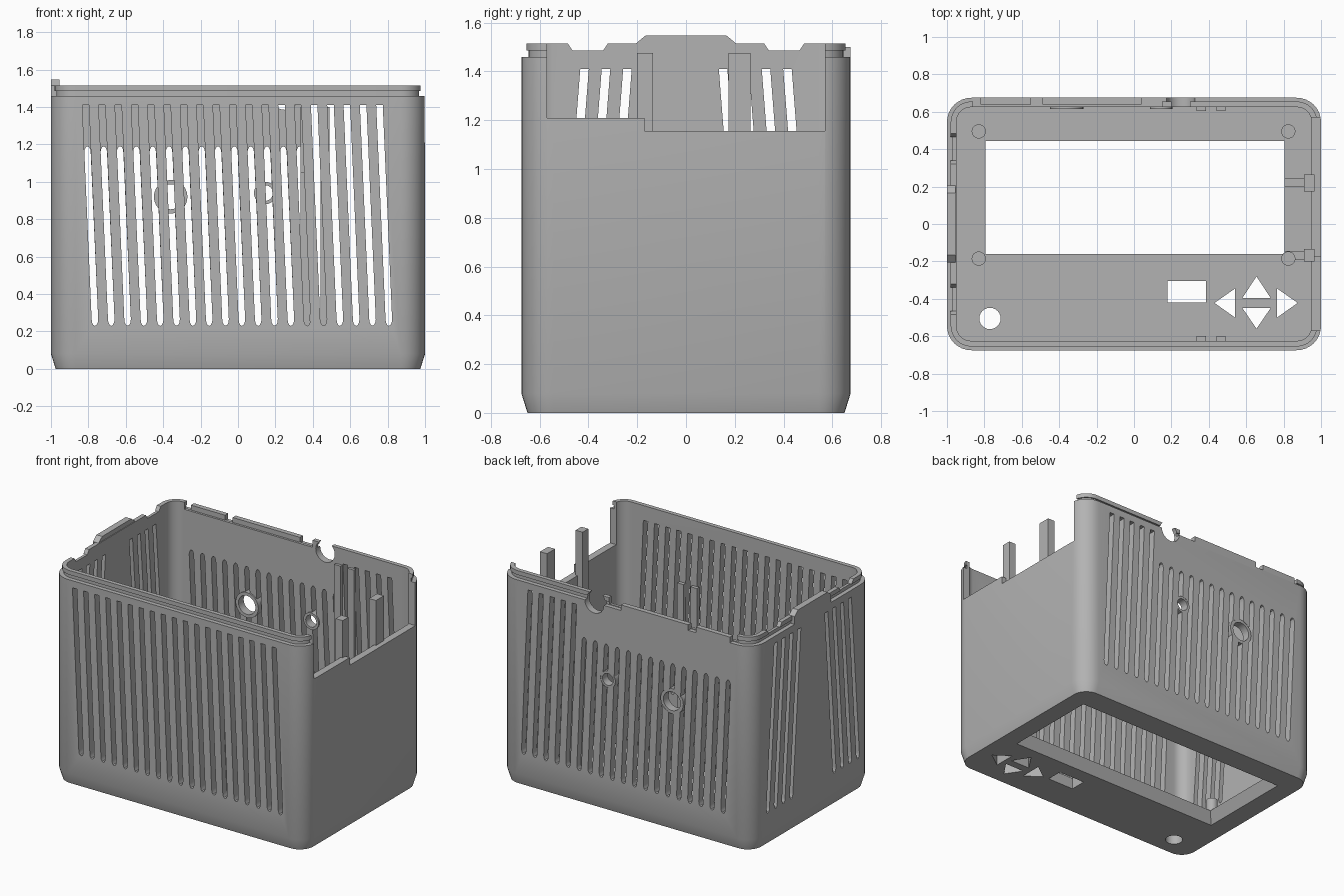
import bpy, bmesh, math
from mathutils import Vector

if "Cube" in bpy.data.objects:
    bpy.data.objects.remove(bpy.data.objects["Cube"])

grey = bpy.data.materials.new("plastic_grey")
grey.diffuse_color = (0.45, 0.45, 0.45, 1)
grey.use_nodes = True
grey.node_tree.nodes["Principled BSDF"].inputs["Base Color"].default_value = grey.diffuse_color
W, D, FLOOR, WALL, RIM, LIP = 1.0, 0.675, 0.08, 0.05, 1.46, 1.515

# Placement of a flat profile (u, v) pushed along depth d
along_x = lambda u, v, d: Vector((d, u, v))
along_y = lambda u, v, d: Vector((u, d, v))
along_z = lambda u, v, d: Vector((u, v, d))


def prism(bm, pts, place, d0, d1, grow0=0):
    """Extrude a 2D profile; grow0 widens the first end about its centre."""
    cu = sum(p[0] for p in pts) / len(pts)
    cv = sum(p[1] for p in pts) / len(pts)
    sign = lambda a: (a > 0) - (a < 0)
    a = [bm.verts.new(place(u + grow0 * sign(u - cu), v + grow0 * sign(v - cv), d0)) for u, v in pts]
    b = [bm.verts.new(place(u, v, d1)) for u, v in pts]
    bm.faces.new(a)
    bm.faces.new(b[::-1])
    n = len(pts)
    for i in range(n):
        bm.faces.new((a[i], b[i], b[(i + 1) % n], a[(i + 1) % n]))


def rect(u0, u1, v0, v1):
    return [(u0, v0), (u1, v0), (u1, v1), (u0, v1)]


def circle(u, v, r, n=24):
    return [(u + r * math.cos(2 * math.pi * i / n), v + r * math.sin(2 * math.pi * i / n)) for i in range(n)]


def slot(u_low, u_high, z0, z1, round_top, w=0.035):
    """Leaning slot outline with a rounded bottom and a flat or rounded top."""
    r, n = w / 2, 6
    pts = [(u_low - r * math.cos(math.pi * i / n), z0 + 2 * r * (1 - math.sin(math.pi * i / n))) for i in range(n + 1)]
    if round_top:
        pts += [(u_high + r * math.cos(math.pi * i / n), z1 - 2 * r * (1 - math.sin(math.pi * i / n))) for i in range(n + 1)]
    else:
        pts += [(u_high + r, z1), (u_high - r, z1)]
    return pts


def finish(name, bm):
    bmesh.ops.recalc_face_normals(bm, faces=bm.faces)
    me = bpy.data.meshes.new(name)
    bm.to_mesh(me)
    bm.free()
    ob = bpy.data.objects.new(name, me)
    bpy.context.collection.objects.link(ob)
    me.materials.append(grey)
    return ob


def solid(name, *prisms):
    bm = bmesh.new()
    for p in prisms:
        prism(bm, *p)
    return finish(name, bm)


def cut(target, cutter):
    mod = target.modifiers.new("cut", 'BOOLEAN')
    mod.object, mod.operation, mod.solver = cutter, 'DIFFERENCE', 'EXACT'
    bpy.context.view_layer.objects.active = target
    bpy.ops.object.modifier_apply(modifier=mod.name)
    bpy.data.objects.remove(cutter)


# Shell: rounded-rectangle rings up the outside, over the lip, down the inside
def ring(bm, z, inset, n=8):
    r = 0.13 - inset
    vs = []
    for k, (sx, sy) in enumerate([(1, 1), (-1, 1), (-1, -1), (1, -1)]):
        for i in range(n + 1):
            a = math.pi / 2 * (k + i / n)
            vs.append(bm.verts.new((sx * (W - 0.13) + r * math.cos(a), sy * (D - 0.13) + r * math.sin(a), z)))
    return vs


bm = bmesh.new()
rings = [ring(bm, z, i) for z, i in [(0, .025), (FLOOR, 0), (RIM, 0), (RIM, .03), (1.485, .03), (1.485, .02),
                                     (LIP, .02), (LIP, WALL), (FLOOR, WALL)]]
for a, b in zip(rings, rings[1:]):
    for i in range(len(a)):
        j = (i + 1) % len(a)
        bm.faces.new((a[i], a[j], b[j], b[i]))
bm.faces.new(rings[0][::-1])
bm.faces.new(rings[-1])
shell = finish("enclosure_shell", bm)

# Vent slots: front, back (short ones and five tall ones) and left wall
vents = []
for i in range(19):
    lo, hi = -0.765 + i * 0.0873, -0.815 + i * 0.0873
    vents.append((slot(lo, hi, 0.23, 1.41, False), along_y, -0.8, -0.5))
    if i >= 14:
        vents.append((slot(lo, hi, 0.23, 1.41, False), along_y, 0.5, 0.8))
    else:
        vents.append((slot(lo, hi + 0.01, 0.23, 1.19, True), along_y, 0.5, 0.8))
for s in (-1, 1):
    for i in range(4):
        y = s * (0.152 + i * 0.088)
        vents.append((slot(y + s * 0.09, y, 0.23, 1.41, False), along_x, -1.1, -0.85))
cut(shell, solid("vent_cutter", *vents))

# Wall, rim and floor openings
right_gap = [(-.57, 1.21), (-.17, 1.21), (-.17, 1.155), (.57, 1.155), (.57, 1.7), (-.57, 1.7)]
arrows = [[(.43, -.422), (.54, -.5), (.54, -.345)], [(.875, -.422), (.765, -.345), (.765, -.5)],
          [(.58, -.395), (.73, -.395), (.655, -.28)], [(.58, -.45), (.655, -.56), (.73, -.45)]]
openings = [(right_gap, along_x, 0.85, 1.1),
            (circle(0.25, 1.46, 0.075), along_y, 0.5, 0.8),
            (rect(-0.86, 0.15, 1.465, 1.6), along_y, 0.58, 0.8),
            (rect(0.18, 0.385, -0.42, -0.305), along_z, -0.1, 0.2),
            (circle(-0.77, -0.505, 0.057), along_z, -0.1, 0.2),
            (rect(-0.79, 0.80, -0.155, 0.44), along_z, -0.01, FLOOR + 0.01, 0.05)]
openings += [(t, along_z, -0.1, 0.2) for t in arrows]
for s in (-1, 1):
    openings.append(([(s * .485, 1.6), (s * .485, 1.515), (s * .465, 1.485), (s * .34, 1.485), (s * .32, 1.515), (s * .32, 1.6)],
                     along_x, -1.1, -0.85))
cut(shell, solid("opening_cutter", *openings))

# Socket rings in the back wall
for name, x, z, r, hole in [("large", -0.36, 0.92, 0.09, 0.067), ("small", 0.145, 0.94, 0.06, 0.042)]:
    cut(shell, solid("socket_cutter", (circle(x, z, r - 0.004), along_y, 0.5, 0.8)))
    socket = solid(name + "_socket_ring", (circle(x, z, r), along_y, 0.615, D - 0.002))
    cut(socket, solid("hole_cutter", (circle(x, z, hole), along_y, 0.5, 0.8)))

# Raised tab on the left rim
tab = [(-.205, 1.44), (.205, 1.44), (.205, 1.515), (.165, 1.548), (-.165, 1.548), (-.205, 1.515)]
solid("left_rim_tab", (tab, along_x, -W, -0.955))

# Clip strips along the back rim
solid("back_rim_clips", *[(rect(a, b, 1.44, 1.5), along_y, 0.64, D) for a, b in [(-.82, -.55), (-.49, .04)]])

# Posts and floor ribs beside the lowered right wall
solid("right_posts", *[(rect(a, b, FLOOR, 1.475), along_x, 0.91, 0.965) for a, b in [(-.2, -.135), (.175, .265)]])
solid("right_floor_ribs", *[(rect(a, b, 0.07, 0.14), along_x, 0.805, 0.92) for a, b in [(-.19, -.145), (.2, .245)]])

# Guide ribs inside the front and back walls
for name, y0, y1, top in [("front", -0.63, -0.6, 1.05), ("back", 0.605, 0.63, 1.4)]:
    solid(name + "_guide_ribs", *[(rect(a, b, FLOOR, top), along_y, y0, y1) for a, b in [(.335, .385), (.44, .49)]])

# Display standoffs on the floor
solid("display_standoffs", *[(circle(x, y, 0.038), along_z, FLOOR - 0.01, 0.18)
                             for x, y in [(-.83, .495), (.825, .495), (-.83, -.185), (.825, -.185)]])

for ob in bpy.context.scene.objects:
    ob.select_set(True)
bpy.context.view_layer.objects.active = shell
bpy.ops.object.shade_smooth_by_angle(angle=math.radians(30))
